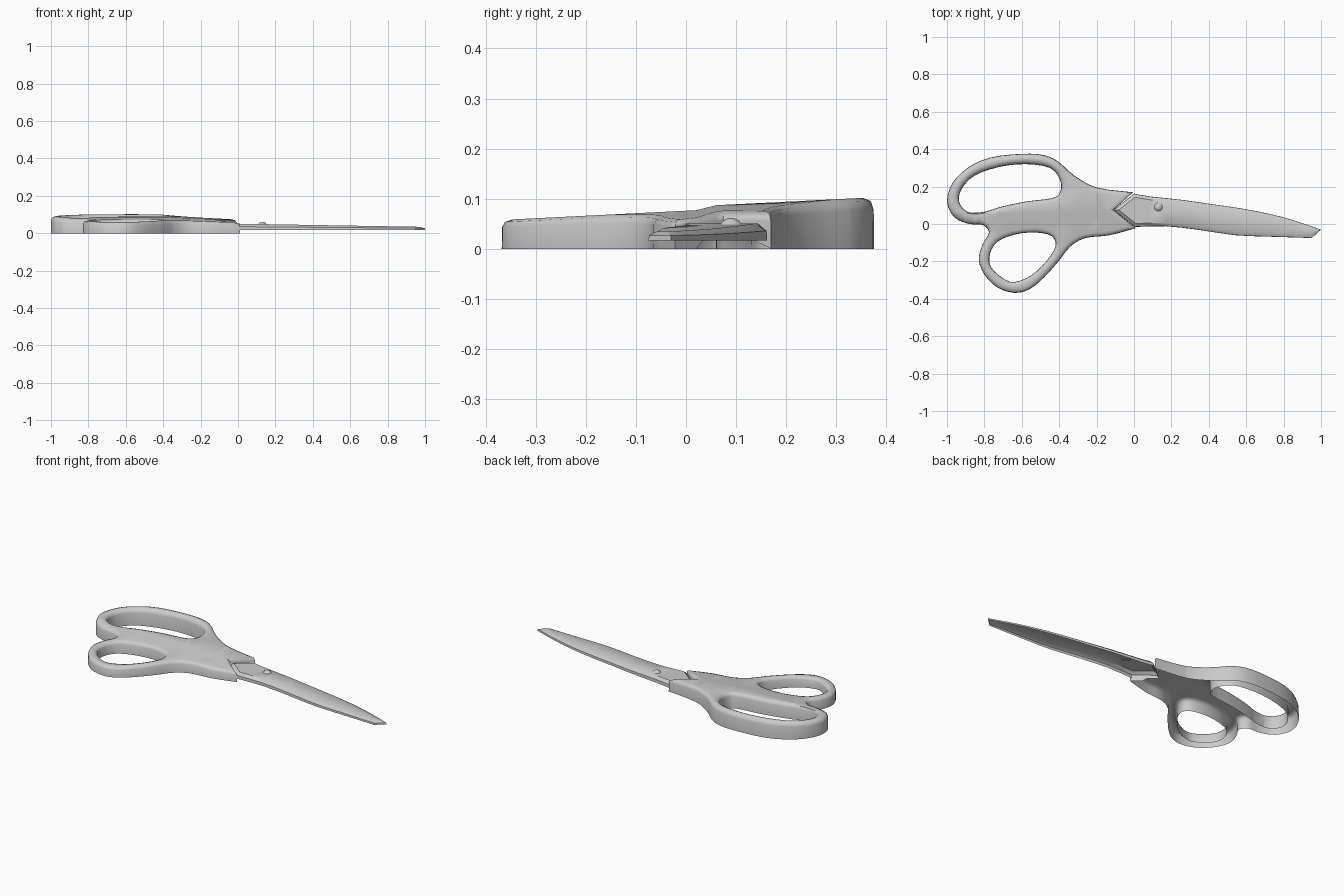
import bpy, bmesh, math
from mathutils import Vector

if "Cube" in bpy.data.objects:
    bpy.data.objects.remove(bpy.data.objects["Cube"])


def spline(points, closed, steps=3):
    """Catmull-Rom curve through 2D points."""
    p = [Vector(q) for q in points]
    n = len(p)
    at = (lambda i: p[i % n]) if closed else (lambda i: p[max(0, min(n - 1, i))])
    out = []
    for i in range(n if closed else n - 1):
        a, b, c, d = at(i - 1), at(i), at(i + 1), at(i + 2)
        for s in range(steps):
            t = s / steps
            out.append(0.5 * (2 * b + (c - a) * t + (2 * a - 5 * b + 4 * c - d) * t ** 2
                              + (3 * b - a - 3 * c + d) * t ** 3))
    return out if closed else out + [p[-1]]


def inset(loop, dist):
    """Move a 2D loop towards its inside (negative = outside)."""
    n = len(loop)
    area = sum(loop[i - 1].cross(loop[i]) for i in range(n))
    side = 1 if area > 0 else -1
    out = []
    for i in range(n):
        d0 = (loop[i] - loop[i - 1]).normalized()
        d1 = (loop[(i + 1) % n] - loop[i]).normalized()
        n0, n1 = Vector((-d0.y, d0.x)), Vector((-d1.y, d1.x))
        m = (n0 + n1).normalized()
        out.append(loop[i] + m * side * dist / max(0.6, m.dot(n0)))
    return out


def shell(name, loops, profile, cuts, surface, angle):
    """Open-bottomed shell: walls swept up from each loop, filled top.
    The first loop is the outline, the others are holes."""
    bm = bmesh.new()
    top = []
    for k, loop in enumerate(loops):
        rings = []
        for dist, z in profile:
            ring = inset(loop, dist if k == 0 else -dist)
            rings.append([bm.verts.new((q.x, q.y, z)) for q in ring])
        n = len(loop)
        for r0, r1 in zip(rings, rings[1:]):
            for i in range(n):
                j = (i + 1) % n
                bm.faces.new((r0[i], r0[j], r1[j], r1[i]))
        top += [bm.edges.get((rings[-1][i - 1], rings[-1][i])) for i in range(n)]
    bmesh.ops.triangle_fill(bm, edges=top, use_beauty=True)
    for co, no in cuts:
        bmesh.ops.bisect_plane(bm, geom=bm.verts[:] + bm.edges[:] + bm.faces[:],
                               plane_co=co, plane_no=no)
    for v in bm.verts:
        v.co.z = surface(*v.co)
    bmesh.ops.recalc_face_normals(bm, faces=bm.faces[:])
    if sum(f.normal.z * f.calc_area() for f in bm.faces) < 0:
        bmesh.ops.reverse_faces(bm, faces=bm.faces[:])
    me = bpy.data.meshes.new(name)
    bm.to_mesh(me)
    bm.free()
    ob = bpy.data.objects.new(name, me)
    bpy.context.collection.objects.link(ob)
    bpy.ops.object.select_all(action='DESELECT')
    ob.select_set(True)
    bpy.context.view_layer.objects.active = ob
    bpy.ops.object.shade_smooth_by_angle(angle=math.radians(angle))
    return ob


def ramp(v, lo, hi):
    return max(0.0, min(1.0, (v - lo) / (hi - lo)))


# Handles: both finger loops and the hub, ending in a V over the blade
handle_edge = spline([
    (-.005, .17), (-.2, .195), (-.32, .26), (-.40, .33), (-.48, .368), (-.60, .375),
    (-.77, .355), (-.89, .30), (-.97, .22), (-1, .12), (-.96, .035), (-.88, 0),
    (-.81, -.005), (-.775, -.045), (-.81, -.11), (-.83, -.19), (-.80, -.27),
    (-.73, -.34), (-.64, -.368), (-.56, -.35), (-.48, -.285), (-.40, -.195),
    (-.34, -.12), (-.26, -.075), (-.13, -.06), (.01, -.022)], False)
handle_edge.append(Vector((-.11, .075)))
large_hole = spline([
    (-.935, .12), (-.92, .19), (-.85, .26), (-.72, .305), (-.58, .32), (-.45, .30),
    (-.395, .235), (-.395, .17), (-.44, .138), (-.58, .12), (-.72, .09),
    (-.80, .065), (-.89, .065)], True)
small_hole = spline([
    (-.53, -.045), (-.44, -.065), (-.42, -.12), (-.47, -.20), (-.55, -.275),
    (-.64, -.31), (-.70, -.29), (-.765, -.23), (-.77, -.16), (-.73, -.095),
    (-.64, -.057)], True)


def handle_surface(x, y, z):
    h = .076 + .05 * y + .008 * ramp(y, .02, .06) - .018 * ramp(x, -.4, 0)
    # the V end stops on top of the blade
    if z == 0 and x > -.12 and abs(y - .075) < .02:
        return .046
    return z * h


shell("handles", [handle_edge, large_hole, small_hole],
      [(0, 0), (.001, .76), (.007, .93), (.022, 1)],
      [((0, .02, 0), (0, 1, 0)), ((0, .06, 0), (0, 1, 0)),
       ((-.4, 0, 0), (1, 0, 0)), ((-.2, 0, 0), (1, 0, 0))],
      handle_surface, 50)

# Blade: thin tapered shell, root fitted under the V
blade_top = spline([(0, .162), (.09, .147), (.25, .13), (.41, .107), (.57, .084),
                    (.73, .053), (.86, .018), (1, -.03)], False, 2)
blade_low = spline([(.95, -.075), (.86, -.072), (.70, -.067), (.54, -.06),
                    (.35, -.032), (.17, -.012), (.005, -.016)], False, 2)


def blade_surface(x, y, z):
    return .017 + z * (.034 - .017 * ramp(x, 0, 1))


shell("blade", [blade_top + blade_low + [Vector((-.11, .075))]],
      [(0, 0), (.001, .55), (.018, 1)],
      [((.3, 0, 0), (1, 0, 0)), ((.6, 0, 0), (1, 0, 0))], blade_surface, 40)

# Pivot: low bump on the blade
pivot = [Vector((.13 + .025 * math.cos(a * math.tau / 10),
                 .09 + .025 * math.sin(a * math.tau / 10))) for a in range(10)]
shell("pivot", [pivot], [(0, .046), (.008, .056), (.018, .061)], [],
      lambda x, y, z: z, 50)
